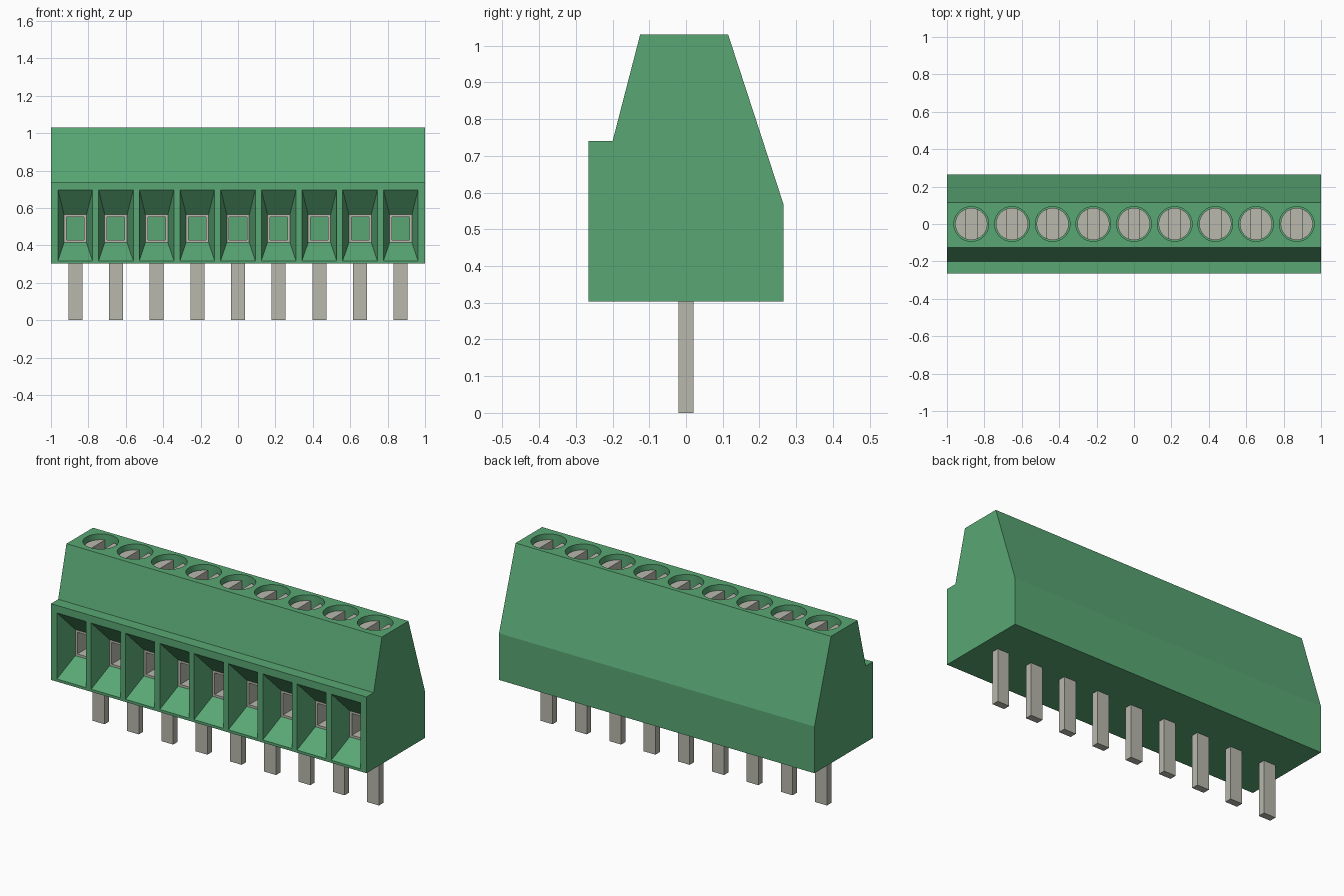
import bpy, bmesh, math

cube = bpy.data.objects.get("Cube")
if cube:
    bpy.data.objects.remove(cube, do_unlink=True)

COUNT, PITCH = 9, 0.2175
CENTRES = [(i - (COUNT - 1) / 2) * PITCH for i in range(COUNT)]


def material(name, rgb, metallic=0.0):
    m = bpy.data.materials.new(name)
    m.use_nodes = True
    m.diffuse_color = (*rgb, 1)
    m.node_tree.nodes["Principled BSDF"].inputs["Base Color"].default_value = (*rgb, 1)
    return m


GREEN = material("green plastic", (0.10, 0.39, 0.175))
METAL = material("tinned metal", (0.48, 0.48, 0.42))


def loft(bm, rings, caps=True):
    """Skin a row of equal-length point rings."""
    loops = [[bm.verts.new(p) for p in ring] for ring in rings]
    n = len(loops[0])
    for a, b in zip(loops, loops[1:]):
        for i in range(n):
            j = (i + 1) % n
            bm.faces.new((a[i], a[j], b[j], b[i]))
    if caps:
        bm.faces.new(loops[0][::-1])
        bm.faces.new(loops[-1])


def rect(x, y, half, z0, z1):
    """Upright rectangle facing the front."""
    return [(x - half, y, z0), (x + half, y, z0), (x + half, y, z1), (x - half, y, z1)]


def arc(x, z, r, a0=0.0, a1=2 * math.pi, n=32, closed=True):
    """Level arc around a vertical axis."""
    steps = n if closed else n - 1
    angles = [a0 + (a1 - a0) * i / steps for i in range(n)]
    return [(x + r * math.cos(a), r * math.sin(a), z) for a in angles]


def finish(name, bm, mat):
    bmesh.ops.recalc_face_normals(bm, faces=bm.faces)
    me = bpy.data.meshes.new(name)
    bm.to_mesh(me)
    bm.free()
    me.materials.append(mat)
    ob = bpy.data.objects.new(name, me)
    bpy.context.collection.objects.link(ob)
    return ob


def select_only(ob):
    bpy.ops.object.select_all(action='DESELECT')
    ob.select_set(True)
    bpy.context.view_layer.objects.active = ob


def smooth(ob):
    select_only(ob)
    bpy.ops.object.shade_smooth_by_angle(angle=math.radians(12))


# Housing: side profile drawn out along x
profile = [(-0.265, 0.303), (0.265, 0.303), (0.265, 0.57), (0.115, 1.03),
           (-0.125, 1.03), (-0.2, 0.74), (-0.265, 0.74)]
bm = bmesh.new()
loft(bm, [[(x, y, z) for y, z in profile] for x in (-1, 1)])
housing = finish("housing", bm, GREEN)

# Cutters: tapered wire entries with a clamp pocket, and round screw wells
bm = bmesh.new()
for x in CENTRES:
    loft(bm, [rect(x, -0.30, 0.0925, 0.318, 0.697),
              rect(x, -0.265, 0.0925, 0.318, 0.697),
              rect(x, -0.145, 0.06, 0.415, 0.565),
              rect(x, 0.06, 0.06, 0.415, 0.565)])
    loft(bm, [arc(x, 0.90, 0.093), arc(x, 1.10, 0.093)])
cutter = finish("housing_cutter", bm, GREEN)
cutter.hide_render = True
cut = housing.modifiers.new("openings", 'BOOLEAN')
cut.operation = 'DIFFERENCE'
cut.solver = 'EXACT'
cut.object = cutter
select_only(housing)
bpy.ops.object.modifier_apply(modifier=cut.name)
bpy.data.objects.remove(cutter, do_unlink=True)
smooth(housing)

for i, x in enumerate(CENTRES, 1):
    # Wire clamp: square metal sleeve behind the entry
    bm = bmesh.new()
    loft(bm, [rect(x, 0.06, 0.06, 0.415, 0.565), rect(x, -0.145, 0.06, 0.415, 0.565),
              rect(x, -0.145, 0.047, 0.428, 0.552), rect(x, 0.06, 0.047, 0.428, 0.552)],
         caps=False)
    finish(f"wire_clamp_{i}", bm, METAL)

    # Screw: round base with two half heads leaving a slot
    bm = bmesh.new()
    loft(bm, [arc(x, 0.90, 0.086), arc(x, 0.95, 0.086)])
    edge = math.acos(0.03 / 0.086)
    for turn in (0, math.pi):
        loft(bm, [arc(x, z, 0.086, turn - edge, turn + edge, 16, False)
                  for z in (0.95, 1.0)])
    smooth(finish(f"screw_{i}", bm, METAL))

    # Solder pin
    bm = bmesh.new()
    loft(bm, [rect(x, y, 0.0375, 0.0, 0.32) for y in (-0.02, 0.02)])
    finish(f"pin_{i}", bm, METAL)
